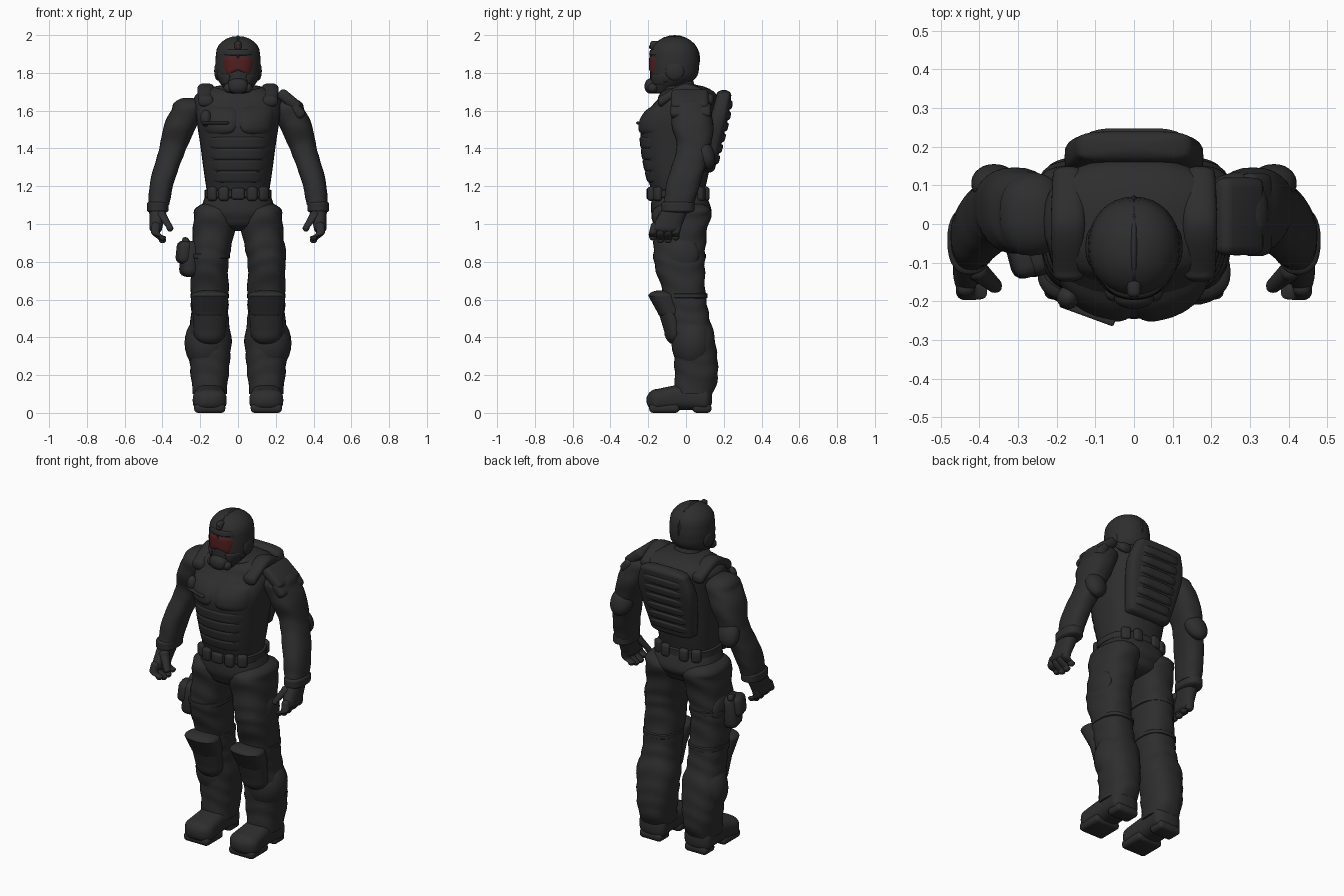
import bpy, bmesh, math
from mathutils import Vector, Matrix, Euler
from mathutils.bvhtree import BVHTree

if "Cube" in bpy.data.objects:
    bpy.data.objects.remove(bpy.data.objects["Cube"], do_unlink=True)

def material(name, rgb):
    mat = bpy.data.materials.new(name)
    mat.use_nodes = True
    mat.diffuse_color = (*rgb, 1)
    mat.node_tree.nodes["Principled BSDF"].inputs["Base Color"].default_value = (*rgb, 1)
    return mat

CHARCOAL = material("charcoal", (.027, .027, .027))
RED = material("dark red", (.08, .013, .013))

def finish(name, bm, mat=CHARCOAL, pair=False):
    """Turn a bmesh into one object, or a left and mirrored right one."""
    for side in (("left_", "right_") if pair else ("",)):
        if side == "right_":
            bmesh.ops.scale(bm, vec=(-1, 1, 1), verts=bm.verts)
        bmesh.ops.recalc_face_normals(bm, faces=bm.faces)
        mesh = bpy.data.meshes.new(side + name)
        bm.to_mesh(mesh)
        mesh.materials.append(mat)
        mesh.polygons.foreach_set("use_smooth", [True] * len(mesh.polygons))
        mesh.set_sharp_from_angle(angle=math.radians(40))
        obj = bpy.data.objects.new(side + name, mesh)
        bpy.context.collection.objects.link(obj)
    bm.free()
    return obj

def ring(at, x=0, off=0, wide=.1, deep=.1):
    """One cross-section: position on the axis, centre and radii."""
    return at, x, off, wide, deep

def spline(a, b, c, d, t):
    return tuple(.5 * (2 * q + (r - p) * t + (2 * p - 5 * q + 4 * r - s) * t * t
                       + (3 * q - p - 3 * r + s) * t ** 3) for p, q, r, s in zip(a, b, c, d))

def domed(section, rise):
    """Shrinking sections that round off an end."""
    at, x, off, wide, deep = section
    for step in range(1, 6):
        turn = step / 6 * math.pi / 2
        shrink = math.cos(turn)
        yield at + rise * math.sin(turn), x, off, wide * shrink, deep * shrink

def loft(name, rings, dome=(0, 0), upright=True, power=2.4, folds=0, pair=False, sides=32, steps=8):
    """Skin smooth superelliptic sections along z, or along y when lying."""
    padded = [rings[0], *rings, rings[-1]]
    body = [spline(*padded[i:i + 4], k / steps) for i in range(len(rings) - 1) for k in range(steps)]
    body = [*reversed(list(domed(rings[0], -dome[0]))), *body, rings[-1], *domed(rings[-1], dome[1])]
    bm, loops = bmesh.new(), []
    for at, x, off, wide, deep in body:
        loop = []
        for i in range(sides):
            ang = math.tau * i / sides
            c, s = math.cos(ang), math.sin(ang)
            swell = 1 + folds * math.sin(at * 65 + 2 * math.sin(ang * 2 + 1) + math.sin(at * 23))
            u = x + wide * swell * math.copysign(abs(c) ** (2 / power), c)
            v = off + deep * swell * math.copysign(abs(s) ** (2 / power), s)
            loop.append(bm.verts.new((u, v, at) if upright else (u, at, v)))
        loops.append(loop)
    for low, high in zip(loops, loops[1:]):
        for i in range(sides):
            j = (i + 1) % sides
            bm.faces.new((low[i], low[j], high[j], high[i]))
    bm.faces.new(loops[0])
    bm.faces.new(loops[-1])
    return finish(name, bm, pair=pair)

def band(name, z, tall, pair=False, **section):
    """A strap or cuff with rounded rims around a limb or the waist."""
    rim = tall / 4
    loft(name, [ring(z - rim, **section), ring(z + rim, **section)], dome=(rim, rim), pair=pair)

def place(bm, loc, turn):
    rot = Euler([math.radians(t) for t in turn]).to_matrix().to_4x4()
    bm.transform(Matrix.Translation(loc) @ rot)

def block(name, loc, size, turn=(0, 0, 0), pair=False):
    """A box with soft edges."""
    bm = bmesh.new()
    bmesh.ops.create_cube(bm, size=1)
    bmesh.ops.scale(bm, vec=size, verts=bm.verts)
    bmesh.ops.bevel(bm, geom=bm.edges[:], offset=min(size) * .4, segments=3, profile=.5, affect="EDGES")
    place(bm, loc, turn)
    return finish(name, bm, pair=pair)

def ball(name, loc, size, turn=(0, 0, 0), pair=False, mat=CHARCOAL):
    bm = bmesh.new()
    bmesh.ops.create_uvsphere(bm, u_segments=24, v_segments=14, radius=1)
    bmesh.ops.scale(bm, vec=size, verts=bm.verts)
    place(bm, loc, turn)
    return finish(name, bm, mat, pair)

def plate(name, target, x, z, wide, tall, thick=.01, front=-1, taper=0, notch=0, pair=False, mat=CHARCOAL):
    """Lay a padded plate over the front or back surface of a target."""
    mesh, n = target.data, 14
    tree = BVHTree.FromPolygons([v.co for v in mesh.vertices], [p.vertices[:] for p in mesh.polygons])
    bm, grid, depth = bmesh.new(), {}, 0
    for i in range(n + 1):
        for j in range(n + 1):
            u, v = 2 * i / n - 1, 2 * j / n - 1
            px = x + wide * u * (1 - .18 * v ** 4) * (1 + taper * v)
            pz = z + tall * v * (1 - .18 * u ** 4) + notch * (1 - abs(u)) * max(0, -v)
            hit = tree.ray_cast(Vector((px, front * 2, pz)), Vector((0, -front, 0)))[0]
            depth = hit.y if hit else depth
            lift = thick * (1 - max(abs(u), abs(v)) ** 6) - .002
            grid[i, j] = bm.verts.new((px, depth + front * lift, pz))
    for i in range(n):
        for j in range(n):
            bm.faces.new((grid[i, j], grid[i + 1, j], grid[i + 1, j + 1], grid[i, j + 1]))
    return finish(name, bm, mat, pair)

# Head: helmet, visor, guards, crest, lamp and mask
helmet = loft("helmet", [ring(1.7, off=-.12, wide=.06, deep=.07), ring(1.77, off=-.07, wide=.11, deep=.12),
                         ring(1.84, off=-.06, wide=.12, deep=.13), ring(1.9, off=-.06, wide=.117, deep=.127)],
              dome=(.01, .095), power=2.1)
plate("visor", helmet, 0, 1.837, wide=.08, tall=.053, thick=.009, taper=.1, notch=.03, mat=RED)
plate("brow_guard", helmet, 0, 1.908, wide=.085, tall=.016)
plate("cheek_guard", helmet, .075, 1.765, wide=.03, tall=.03, taper=.3, pair=True)
ball("helmet_crest", loc=(0, -.06, 1.875), size=(.024, .135, .125))
block("helmet_lamp", loc=(0, -.165, 1.945), size=(.036, .05, .05))
ball("lamp_lens", loc=(0, -.19, 1.937), size=(.011, .005, .012), mat=RED)
loft("breathing_mask", [ring(-.19, off=1.73, wide=.052, deep=.04), ring(-.12, off=1.74, wide=.065, deep=.045)],
     dome=(.03, 0), upright=False)
ball("mask_filter", loc=(.05, -.175, 1.72), size=(.026, .026, .026), pair=True)
ball("ear_cover", loc=(.108, -.06, 1.81), size=(.018, .05, .05), pair=True)
loft("neck", [ring(1.64, off=-.02), ring(1.78, off=-.05, wide=.07, deep=.08)])
band("collar", 1.7, .08, off=-.01, wide=.13, deep=.11)

# Torso with padded vest
torso = loft("torso", [ring(1.14, off=-.04, wide=.16, deep=.13), ring(1.27, off=-.045, wide=.18, deep=.165),
                       ring(1.42, off=-.045, wide=.2, deep=.19), ring(1.55, off=-.035, wide=.22, deep=.2),
                       ring(1.66, off=.01, wide=.235, deep=.16)], dome=(0, .08))
plate("chest_plate", torso, .1, 1.55, wide=.095, tall=.075, thick=.016, taper=.05, pair=True)
for k in range(4):
    plate(f"belly_band_{k + 1}", torso, 0, 1.25 + k * .06, wide=.145 + k * .01, tall=.033)
loft("shoulder_strap", [ring(-.13, x=.17, off=1.65, wide=.04, deep=.03),
                        ring(0, x=.17, off=1.715, wide=.045, deep=.03),
                        ring(.13, x=.17, off=1.66, wide=.04, deep=.03)],
     dome=(.02, .02), upright=False, pair=True)
ball("chest_radio", loc=(-.17, -.19, 1.56), size=(.03, .03, .045))
block("chest_strap", loc=(-.12, -.228, 1.535), size=(.15, .025, .014), turn=(0, 0, -20))

# Back pack with ridges
pack = loft("back_pack", [ring(1.3, off=.11, wide=.14, deep=.045), ring(1.55, off=.17, wide=.18, deep=.05),
                          ring(1.68, off=.2, wide=.15, deep=.04)], dome=(.03, .03), power=4)
for k in range(6):
    plate(f"pack_ridge_{k + 1}", pack, 0, 1.34 + k * .058, wide=.13, tall=.025, thick=.014, front=1)

# Belt and pouches
band("belt", 1.16, .07, off=-.04, wide=.178, deep=.152)
block("buckle", loc=(0, -.195, 1.16), size=(.07, .03, .06))
for spot, x, y, turn in (("front", .075, -.185, 8), ("side", .135, -.15, 35),
                         ("back", .06, .105, 0), ("rear_side", .125, .08, -30)):
    block(spot + "_belt_pouch", loc=(x, y, 1.16), size=(.055, .04, .075), turn=(0, 0, turn), pair=True)

# Hips and trousers
LEG = .15
loft("hips", [ring(1.02, off=-.03, wide=.15, deep=.14), ring(1.07, off=-.025, wide=.195, deep=.16),
              ring(1.17, off=-.04, wide=.165, deep=.14)], dome=(.06, 0))
loft("trouser_leg", [ring(.1, x=LEG, off=.04, wide=.09, deep=.1), ring(.2, x=LEG, off=.055, deep=.115),
                     ring(.39, x=LEG, off=.042, wide=.115, deep=.112), ring(.5, x=LEG, off=.015, deep=.11),
                     ring(.65, x=LEG, off=-.012, deep=.115), ring(.8, x=LEG, off=-.035, deep=.135),
                     ring(.95, x=.13, off=-.03, wide=.11, deep=.14),
                     ring(1.06, x=.12, off=-.022, wide=.113, deep=.16)],
     dome=(0, .06), folds=.025, pair=True)
ball("shin_guard", loc=(.165, .035, .37), size=(.118, .112, .15), pair=True)
ball("thigh_pocket", loc=(.22, -.02, .84), size=(.035, .09, .09), pair=True)

# Knee armour
loft("knee_pad", [ring(.53, x=LEG, off=-.08, wide=.09, deep=.07), ring(.62, x=LEG, off=-.125, deep=.075)],
     dome=(.03, .03), pair=True)
loft("knee_cup", [ring(.43, x=LEG, off=-.055, wide=.085, deep=.06), ring(.53, x=LEG, off=-.085, wide=.09, deep=.06)],
     dome=(.07, .02), power=2, pair=True)
band("knee_strap", .62, .04, x=LEG, wide=.102, deep=.115, pair=True)

# Boots
loft("boot", [ring(-.15, x=LEG, off=.067, wide=.09, deep=.06), ring(0, x=LEG, off=.085, wide=.08, deep=.07),
              ring(.1, x=LEG, off=.078, wide=.085, deep=.07)],
     dome=(.06, .04), upright=False, power=2.8, pair=True)
block("boot_sole", loc=(LEG, -.115, .025), size=(.165, .16, .05), pair=True)
block("boot_heel", loc=(LEG, .085, .025), size=(.145, .1, .05), pair=True)

# Arms, elbow pads and gauntlets
loft("arm", [ring(1.1, x=.42, off=-.04, wide=.056, deep=.08), ring(1.23, x=.4, off=-.01, wide=.064, deep=.09),
             ring(1.4, x=.345, off=.04, wide=.072, deep=.09), ring(1.52, x=.305, off=.035, wide=.088, deep=.11),
             ring(1.61, x=.265, off=.025, wide=.085, deep=.105)],
     dome=(0, .06), folds=.016, pair=True)
ball("elbow_pad", loc=(.355, .1, 1.37), size=(.065, .05, .085), turn=(20, -15, 0), pair=True)
band("gauntlet_cuff", 1.09, .07, x=.425, off=-.043, wide=.058, deep=.088, pair=True)
loft("palm", [ring(.98, x=.435, off=-.105, wide=.034, deep=.078), ring(1.07, x=.425, off=-.06, wide=.045, deep=.07)],
     dome=(.03, 0), pair=True)
for k, finger in enumerate(("index", "middle", "ring", "little")):
    y, tip = -.175 + k * .04, .91 + .015 * abs(k - 1.5)
    loft(finger + "_finger", [ring(tip, x=.4, off=y, wide=.02, deep=.02), ring(.95, x=.435, off=y, wide=.023, deep=.022),
                              ring(.99, x=.435, off=y + .01, wide=.023, deep=.022)], dome=(.02, .02), pair=True)
loft("thumb", [ring(.98, x=.36, off=-.16, wide=.018, deep=.018), ring(1.05, x=.405, off=-.12, wide=.026, deep=.026)],
     dome=(.02, .02), pair=True)

# Layered pad on the left shoulder only
block("shoulder_pad_upper", loc=(.272, .02, 1.655), size=(.14, .2, .06), turn=(0, 40, 0))
block("shoulder_pad_lower", loc=(.315, .025, 1.6), size=(.09, .215, .055), turn=(0, 52, 0))

# Holster on the right thigh
block("holster", loc=(-.255, -.07, .815), size=(.09, .13, .19), turn=(0, 6, 15))
block("holster_flap", loc=(-.285, -.085, .85), size=(.075, .11, .12), turn=(0, 6, 15))
block("pistol_grip", loc=(-.275, -.04, .905), size=(.035, .06, .04), turn=(20, 0, 15))
band("holster_strap", .83, .04, x=-LEG, off=-.035, wide=.107, deep=.14)
